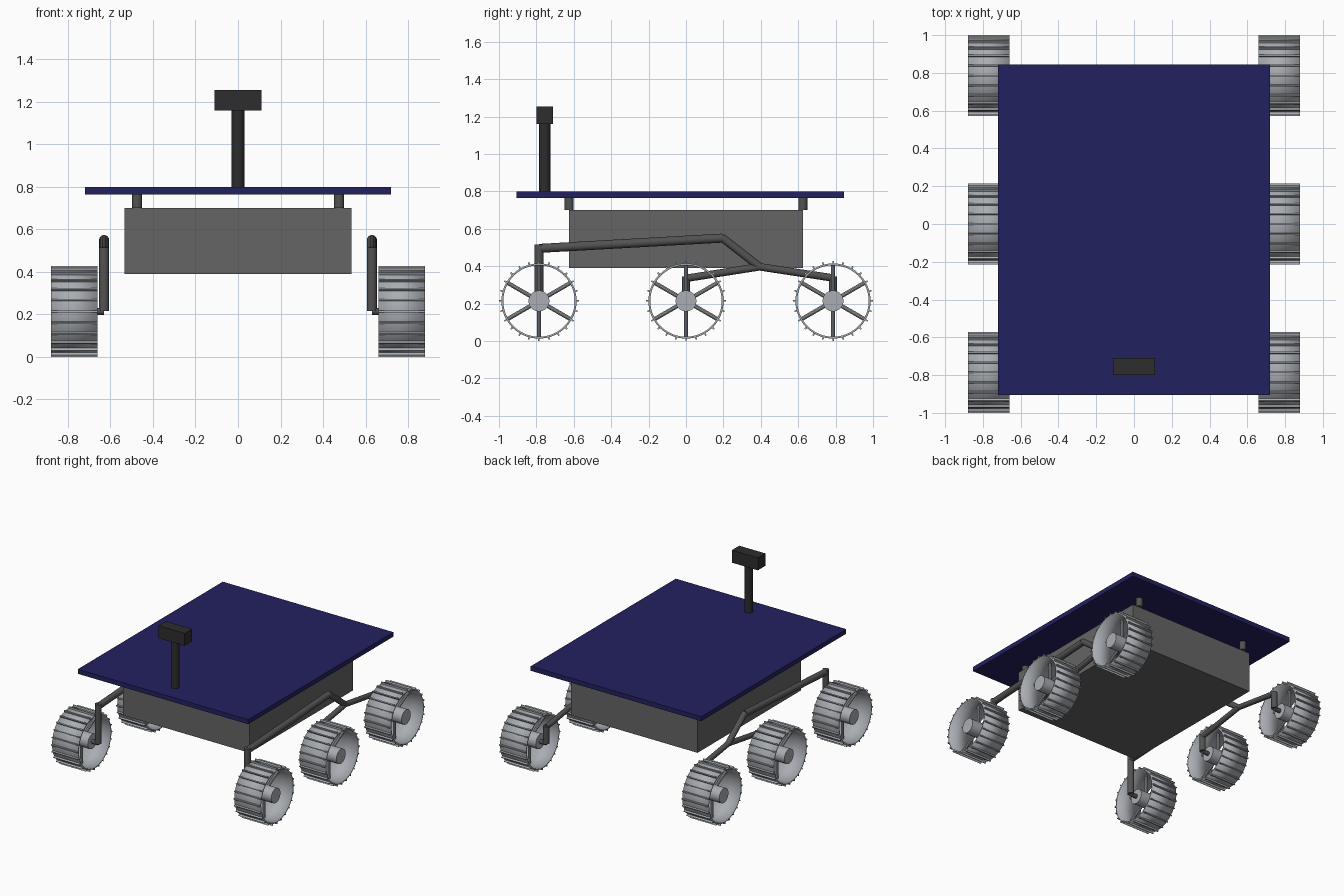
import bpy
from math import radians, sin, cos, pi
from mathutils import Vector

cube = bpy.data.objects.get("Cube")
if cube:
    bpy.data.objects.remove(cube, do_unlink=True)


def material(name, rgb):
    m = bpy.data.materials.new(name)
    m.use_nodes = True
    m.diffuse_color = (*rgb, 1)
    m.node_tree.nodes["Principled BSDF"].inputs["Base Color"].default_value = (*rgb, 1)
    return m


NAVY = material("solar navy", (0.016, 0.015, 0.115))
GREY = material("body grey", (0.13, 0.13, 0.13))
DARK = material("arm grey", (0.085, 0.085, 0.085))
BLACK = material("mast black", (0.026, 0.026, 0.026))
METAL = material("wheel metal", (0.40, 0.42, 0.45))


def finish(name, mat, smooth=False):
    ob = bpy.context.object
    ob.name = name
    ob.data.materials.append(mat)
    if smooth:
        bpy.ops.object.shade_smooth_by_angle(angle=radians(35))
    return ob


def box(name, center, size, mat, roll=0):
    bpy.ops.mesh.primitive_cube_add(size=1, location=center)
    ob = finish(name, mat)
    ob.scale = size
    ob.rotation_euler.x = roll
    return ob


def rod(name, a, b, radius, mat, sides=16, open_ends=False):
    a, b = Vector(a), Vector(b)
    bpy.ops.mesh.primitive_cylinder_add(
        vertices=sides, radius=radius, depth=(b - a).length, location=(a + b) / 2,
        rotation=(b - a).to_track_quat("Z", "Y").to_euler(),
        end_fill_type="NOTHING" if open_ends else "NGON")
    return finish(name, mat, True)


# Body, solar panel and its posts
box("body", (0, 0, 0.545), (1.07, 1.25, 0.31), GREY)
box("solar_panel", (0, -0.03, 0.7825), (1.44, 1.75, 0.035), NAVY)
for x in (-0.475, 0.475):
    for y in (-0.625, 0.625):
        rod("panel_post", (x, y, 0.70), (x, y, 0.77), 0.024, DARK)

# Camera mast
rod("mast", (0, -0.755, 0.79), (0, -0.755, 1.17), 0.03, BLACK)
box("camera_head", (0, -0.755, 1.2075), (0.22, 0.09, 0.095), BLACK)

AXLE_Z, RIM, MID = 0.214, 0.201, 0.77
WHEEL_Y = 0.786


def wheel(side, y):
    x0, x1, xm = side * 0.66, side * 0.88, side * MID
    rim = rod("wheel_rim", (x0, y, AXLE_Z), (x1, y, AXLE_Z), RIM, METAL, 48, True)
    wall = rim.modifiers.new("wall", "SOLIDIFY")
    wall.thickness, wall.offset = 0.01, -1
    rod("wheel_hub", (side * 0.68, y, AXLE_Z), (side * 0.87, y, AXLE_Z), 0.056, METAL, 24)
    rod("axle", (side * 0.63, y, AXLE_Z), (side * 0.69, y, AXLE_Z), 0.016, DARK)
    # Spokes
    for i in range(6):
        a = i * pi / 3 + pi / 2
        c, s = cos(a), sin(a)
        rod("spoke", (xm, y + 0.04 * c, AXLE_Z + 0.04 * s),
            (xm, y + 0.195 * c, AXLE_Z + 0.195 * s), 0.011, METAL, 10)
    # Tread bars
    for i in range(24):
        a = i * pi / 12
        r = RIM + 0.004
        box("tread_bar", (xm, y + r * cos(a), AXLE_Z + r * sin(a)),
            (0.22, 0.017, 0.008), METAL, a)


# Suspension arms as (y, z) pairs with a radius
ARMS = [
    ("front_leg", (-WHEEL_Y, 0.215), (-WHEEL_Y, 0.515), 0.024),
    ("front_arm", (-WHEEL_Y, 0.495), (0.195, 0.55), 0.024),
    ("rocker_link", (0.19, 0.555), (0.395, 0.395), 0.022),
    ("middle_arm", (0.395, 0.397), (0, 0.335), 0.02),
    ("rear_arm", (0.39, 0.397), (WHEEL_Y, 0.337), 0.02),
    ("middle_leg", (0, 0.215), (0, 0.345), 0.022),
    ("rear_leg", (WHEEL_Y, 0.215), (WHEEL_Y, 0.345), 0.022),
]

for side in (-1, 1):
    for y in (-WHEEL_Y, 0, WHEEL_Y):
        wheel(side, y)
    for name, a, b, r in ARMS:
        rod(name, (side * 0.63, *a), (side * 0.63, *b), r, DARK)
